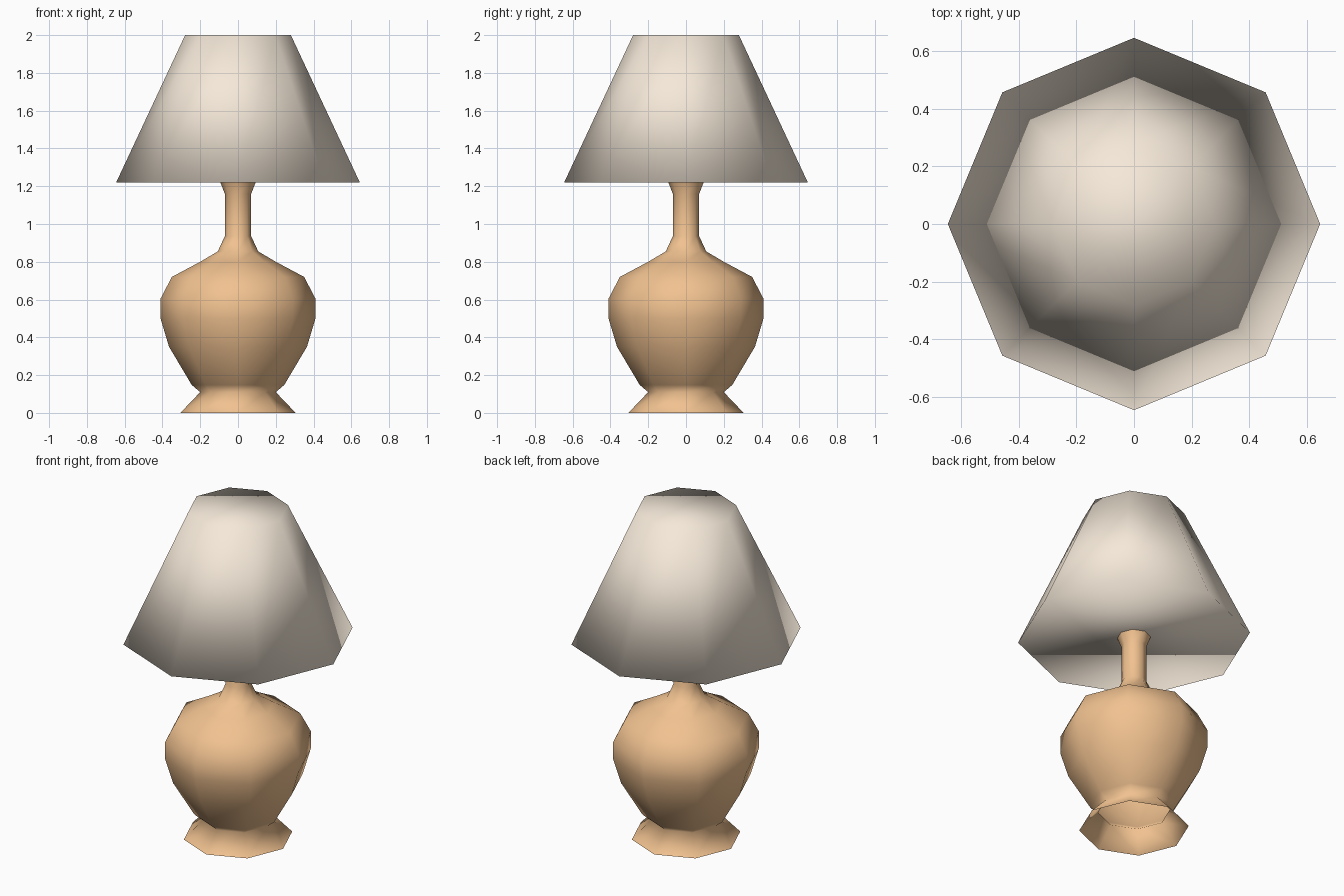
import bpy, bmesh
from math import cos, sin, pi

if "Cube" in bpy.data.objects:
    bpy.data.objects.remove(bpy.data.objects["Cube"])

SIDES = 8


def lathe(name, profile, color, caps=False):
    """Spin (radius, height) points around z, with corners on the x and y axes."""
    bm = bmesh.new()
    rings = [[bm.verts.new((r * cos(2 * pi * i / SIDES), r * sin(2 * pi * i / SIDES), z))
              for i in range(SIDES)] for r, z in profile]
    for low, high in zip(rings, rings[1:]):
        for i in range(SIDES):
            j = (i + 1) % SIDES
            bm.faces.new((low[i], low[j], high[j], high[i]))
    if caps:
        bm.faces.new(rings[0][::-1])
        bm.faces.new(rings[-1])
    for face in bm.faces:
        face.smooth = True
    mesh = bpy.data.meshes.new(name)
    bm.to_mesh(mesh)
    bm.free()
    mat = bpy.data.materials.new(name + "_color")
    mat.diffuse_color = (*color, 1)
    mat.use_nodes = True
    mat.node_tree.nodes["Principled BSDF"].inputs["Base Color"].default_value = mat.diffuse_color
    mesh.materials.append(mat)
    obj = bpy.data.objects.new(name, mesh)
    bpy.context.collection.objects.link(obj)
    return obj


# Vase-shaped stand, open underneath: flared foot, belly, shoulder, neck, lip
lathe("lamp_stand", [
    (0.305, 0.0), (0.20, 0.11), (0.245, 0.148), (0.365, 0.35), (0.41, 0.50),
    (0.41, 0.605), (0.35, 0.72), (0.20, 0.80), (0.107, 0.855), (0.07, 0.935),
    (0.07, 1.16), (0.093, 1.22)], (0.88, 0.54, 0.28))

# Closed tapered shade
lathe("lamp_shade", [(0.645, 1.22), (0.28, 2.0)], (0.91, 0.81, 0.69), caps=True)
